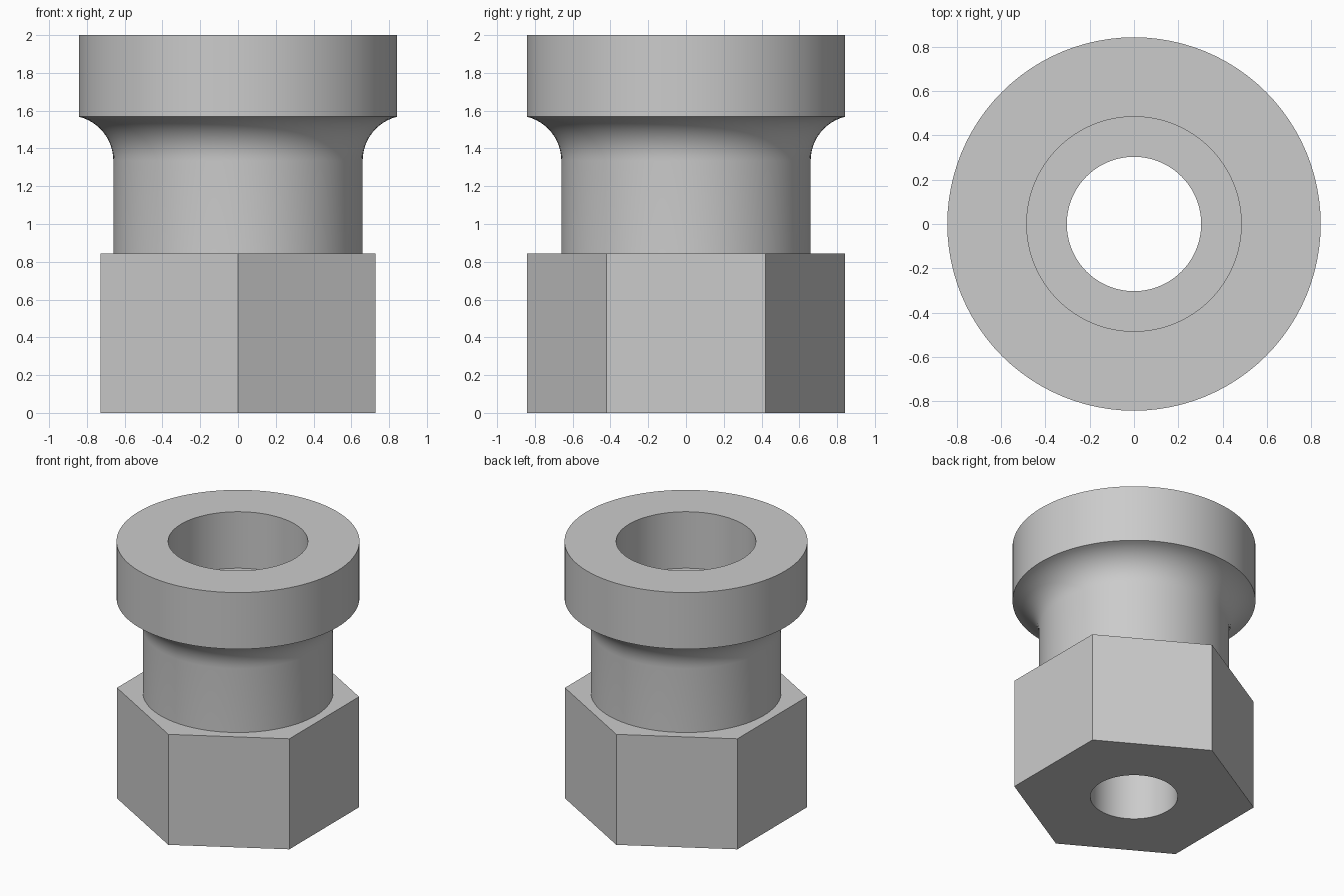
import bpy, bmesh, math
from math import sin, cos, pi

if "Cube" in bpy.data.objects:
    bpy.data.objects.remove(bpy.data.objects["Cube"], do_unlink=True)

# Main dimensions
TOP, HEX_TOP, FLANGE_Z = 2.0, 0.845, 1.568
FLANGE_R, NECK_R, FILLET_R = 0.842, 0.66, 0.24
BORE_R, POCKET_R = 0.303, 0.484

grey = bpy.data.materials.new("light grey metal")
grey.use_nodes = True
colour = (0.6, 0.6, 0.6, 1)
grey.diffuse_color = colour
grey.node_tree.nodes["Principled BSDF"].inputs["Base Color"].default_value = colour


def lathe(name, profile, sides, turn=0.0):
    """Revolve a (radius, height) profile into a closed solid with flat caps."""
    bm = bmesh.new()
    rings = []
    for r, z in profile:
        angles = [turn + 2 * pi * i / sides for i in range(sides)]
        rings.append([bm.verts.new((r * cos(a), r * sin(a), z)) for a in angles])
    for low, high in zip(rings, rings[1:]):
        for i in range(sides):
            j = (i + 1) % sides
            bm.faces.new((low[i], low[j], high[j], high[i]))
    bm.faces.new(rings[0][::-1])
    bm.faces.new(rings[-1])
    bmesh.ops.recalc_face_normals(bm, faces=bm.faces)
    mesh = bpy.data.meshes.new(name)
    bm.to_mesh(mesh)
    bm.free()
    mesh.materials.append(grey)
    obj = bpy.data.objects.new(name, mesh)
    bpy.context.collection.objects.link(obj)
    return obj


def combine(obj, other, operation):
    """Apply a boolean and discard the helper solid."""
    mod = obj.modifiers.new(operation.lower(), 'BOOLEAN')
    mod.operation, mod.object, mod.solver = operation, other, 'EXACT'
    bpy.context.view_layer.objects.active = obj
    bpy.ops.object.modifier_apply(modifier=mod.name)
    bpy.data.objects.remove(other, do_unlink=True)


# Hexagonal base with corners facing front and back
fitting = lathe("hex_fitting", [(FLANGE_R, 0), (FLANGE_R, HEX_TOP)], 6, pi / 2)

# Neck, concave fillet and flange
end = math.acos(1 - (FLANGE_R - NECK_R) / FILLET_R)
start_z = FLANGE_Z - FILLET_R * sin(end)
fillet = [(NECK_R + FILLET_R * (1 - cos(end * k / 12)),
           start_z + FILLET_R * sin(end * k / 12)) for k in range(13)]
collar = lathe("neck_and_flange",
               [(NECK_R, HEX_TOP / 2)] + fillet + [(FLANGE_R, TOP)], 96)
combine(fitting, collar, 'UNION')

# Through bore with a wider pocket in the flange
bore = lathe("bore_cutter", [(BORE_R, -0.2), (BORE_R, FLANGE_Z),
                             (POCKET_R, FLANGE_Z), (POCKET_R, TOP + 0.2)], 96)
combine(fitting, bore, 'DIFFERENCE')

# Smooth the round walls, keep edges crisp
bpy.ops.object.select_all(action='DESELECT')
fitting.select_set(True)
bpy.context.view_layer.objects.active = fitting
bpy.ops.object.shade_smooth_by_angle(angle=math.radians(30))
